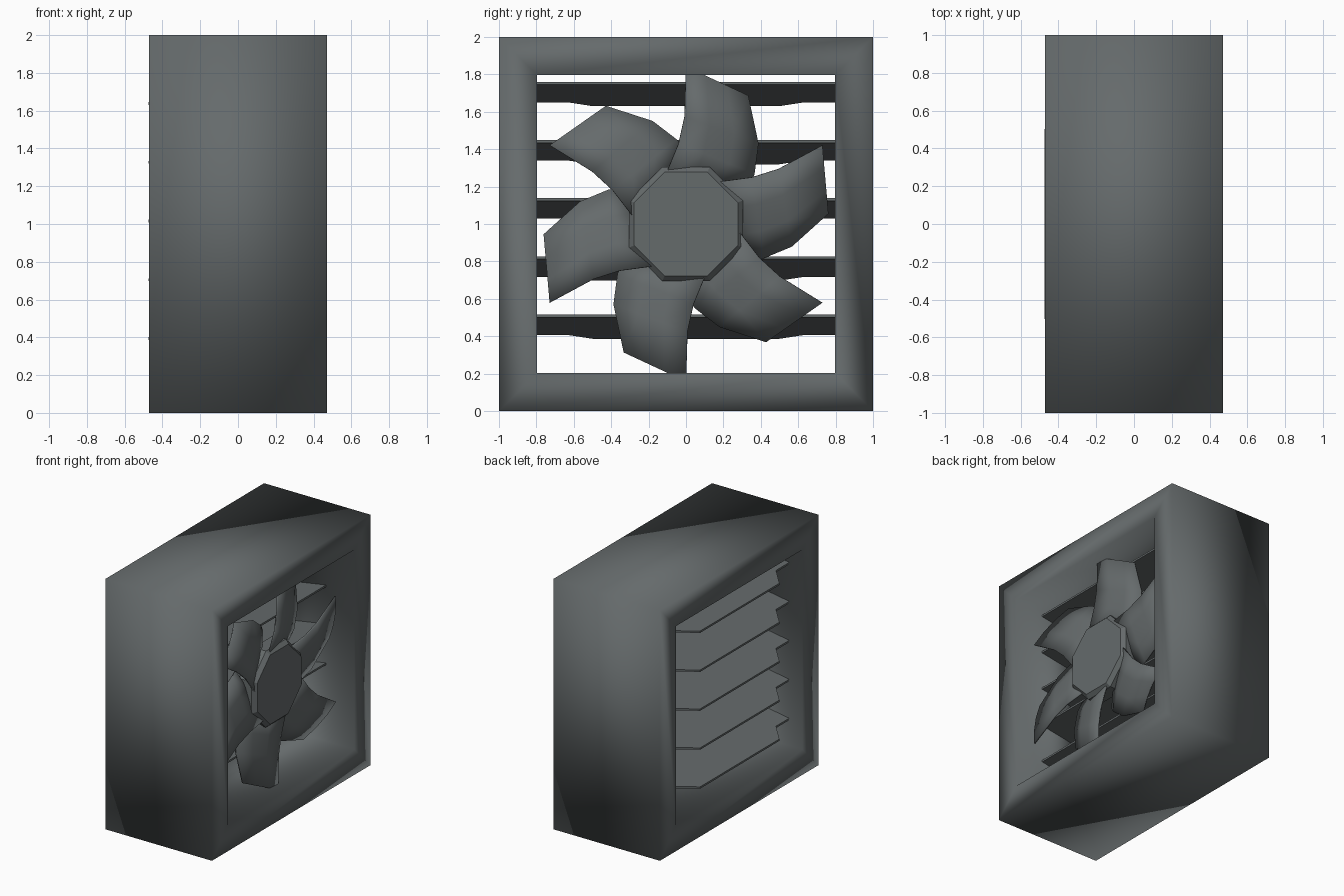
import bpy, bmesh, math

if "Cube" in bpy.data.objects:
    bpy.data.objects.remove(bpy.data.objects["Cube"])

# One flat grey for the whole fan
grey = bpy.data.materials.new("dark_grey")
grey.diffuse_color = (0.13, 0.145, 0.148, 1)
grey.use_nodes = True
grey.node_tree.nodes["Principled BSDF"].inputs["Base Color"].default_value = grey.diffuse_color


def make(name, verts, faces, smooth=None):
    me = bpy.data.meshes.new(name)
    me.from_pydata(verts, [], faces)
    bm = bmesh.new()
    bm.from_mesh(me)
    bmesh.ops.recalc_face_normals(bm, faces=bm.faces)
    bm.to_mesh(me)
    bm.free()
    me.materials.append(grey)
    ob = bpy.data.objects.new(name, me)
    bpy.context.collection.objects.link(ob)
    if smooth == "all":
        for p in me.polygons:
            p.use_smooth = True
    elif smooth:
        bpy.ops.object.select_all(action="DESELECT")
        ob.select_set(True)
        bpy.context.view_layer.objects.active = ob
        bpy.ops.object.shade_smooth_by_angle(angle=math.radians(smooth))
    return ob


def loft(name, rings, caps=True, closed=False, smooth=None):
    """Join equal-length rings of points with quads."""
    n, m = len(rings[0]), len(rings)
    verts = [p for r in rings for p in r]
    faces = []
    for i in range(m if closed else m - 1):
        a, b = i * n, (i + 1) % m * n
        faces += [(a + j, a + (j + 1) % n, b + (j + 1) % n, b + j) for j in range(n)]
    if caps:
        faces += [tuple(range(n)), tuple(range((m - 1) * n, m * n))]
    return make(name, verts, faces, smooth)


# Housing: square tube, smooth shaded throughout
def square(x, h):
    return [(x, sy * h, 1 + sz * h) for sy, sz in ((-1, -1), (1, -1), (1, 1), (-1, 1))]


D = 0.47
loft("housing", [square(D, 1), square(D, 0.797), square(-D, 0.797), square(-D, 1)],
     caps=False, closed=True, smooth="all")


# Hub: bevelled octagonal disc
def octagon(x, apothem):
    r = apothem / math.cos(math.pi / 8)
    return [(x, r * math.cos((k + .5) * math.pi / 4), 1 + r * math.sin((k + .5) * math.pi / 4))
            for k in range(8)]


loft("hub", [octagon(0.20, 0.28), octagon(0.225, 0.305), octagon(0.335, 0.305), octagon(0.365, 0.277)],
     smooth=30)

# Blades: rows of (radius, offset, depth) for leading and trailing edge
rows = [((.26, -.11, .345), (.20, .34, .215)),
        ((.43, -.04, .35), (.27, .365, .235)),
        ((.575, -.008, .35), (.43, .386, .25)),
        ((.842, 0, .35), (.687, .331, .27))]
COLS = 4
for k in range(6):
    a = math.radians(90 + 60 * k)
    er, et = (math.cos(a), math.sin(a)), (math.sin(a), -math.cos(a))
    verts, faces = [], []
    for L, R in rows:
        for c in range(COLS):
            s = c / (COLS - 1)
            r, t, x = (L[i] + (R[i] - L[i]) * s for i in range(3))
            x += 0.02 * math.sin(math.pi * s)
            verts.append((x, r * er[0] + t * et[0], 1 + r * er[1] + t * et[1]))
    for i in range(len(rows) - 1):
        for c in range(COLS - 1):
            q = i * COLS + c
            faces.append((q, q + 1, q + COLS + 1, q + COLS))
    blade = make(f"blade_{k + 1}", verts, faces, 30)
    sol = blade.modifiers.new("thickness", "SOLIDIFY")
    sol.thickness, sol.offset = 0.012, 0

# Louvres: sloping slats with a projecting middle on the outer edge
outline = [(.22, -.8), (.22, .8), (-.354, .8), (-.354, .63),
           (-.475, .5), (-.475, -.5), (-.354, -.63), (-.354, -.8)]
for k in range(5):
    top = 1.76 - 0.311 * k
    ring = lambda dz: [(x, y, top + dz - 0.165 * (.22 - x)) for x, y in outline]
    loft(f"louvre_{k + 1}", [ring(0), ring(-0.015)])
